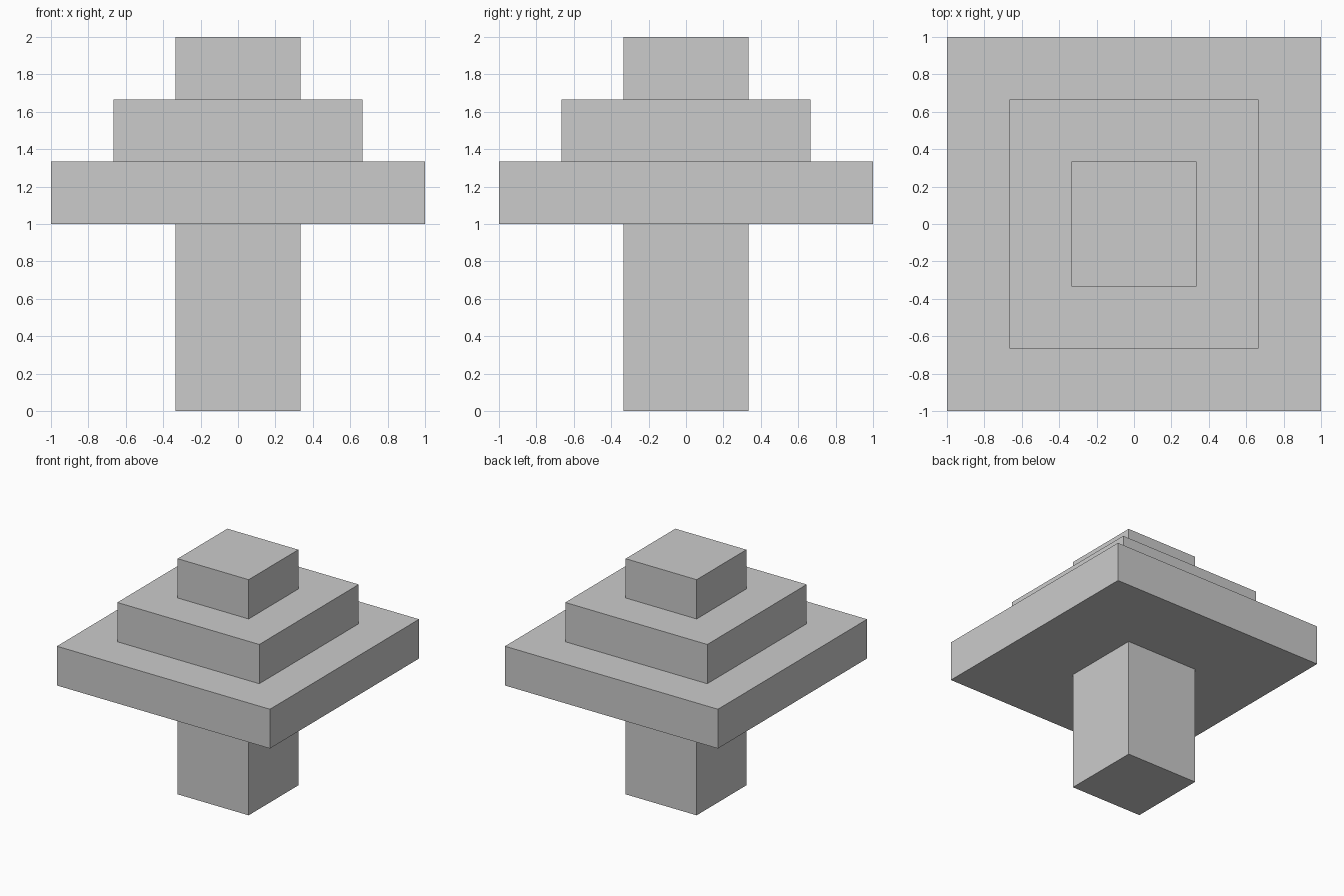
import bpy

if "Cube" in bpy.data.objects:
    bpy.data.objects.remove(bpy.data.objects["Cube"])


def box(name, half_width, z0, z1):
    """Square block centred on the z axis, spanning z0 to z1."""
    bpy.ops.mesh.primitive_cube_add(size=1, location=(0, 0, (z0 + z1) / 2))
    obj = bpy.context.object
    obj.name = name
    obj.scale = (2 * half_width, 2 * half_width, z1 - z0)
    bpy.ops.object.transform_apply(location=False, rotation=False, scale=True)
    return obj


# Trunk: square post under the canopy
box("trunk", 1 / 3, 0, 1)

# Canopy: three stacked tiers, each a third narrower
for i, name in enumerate(("lower_tier", "middle_tier", "top_tier")):
    box(name, 1 - i / 3, 1 + i / 3, 1 + (i + 1) / 3)
